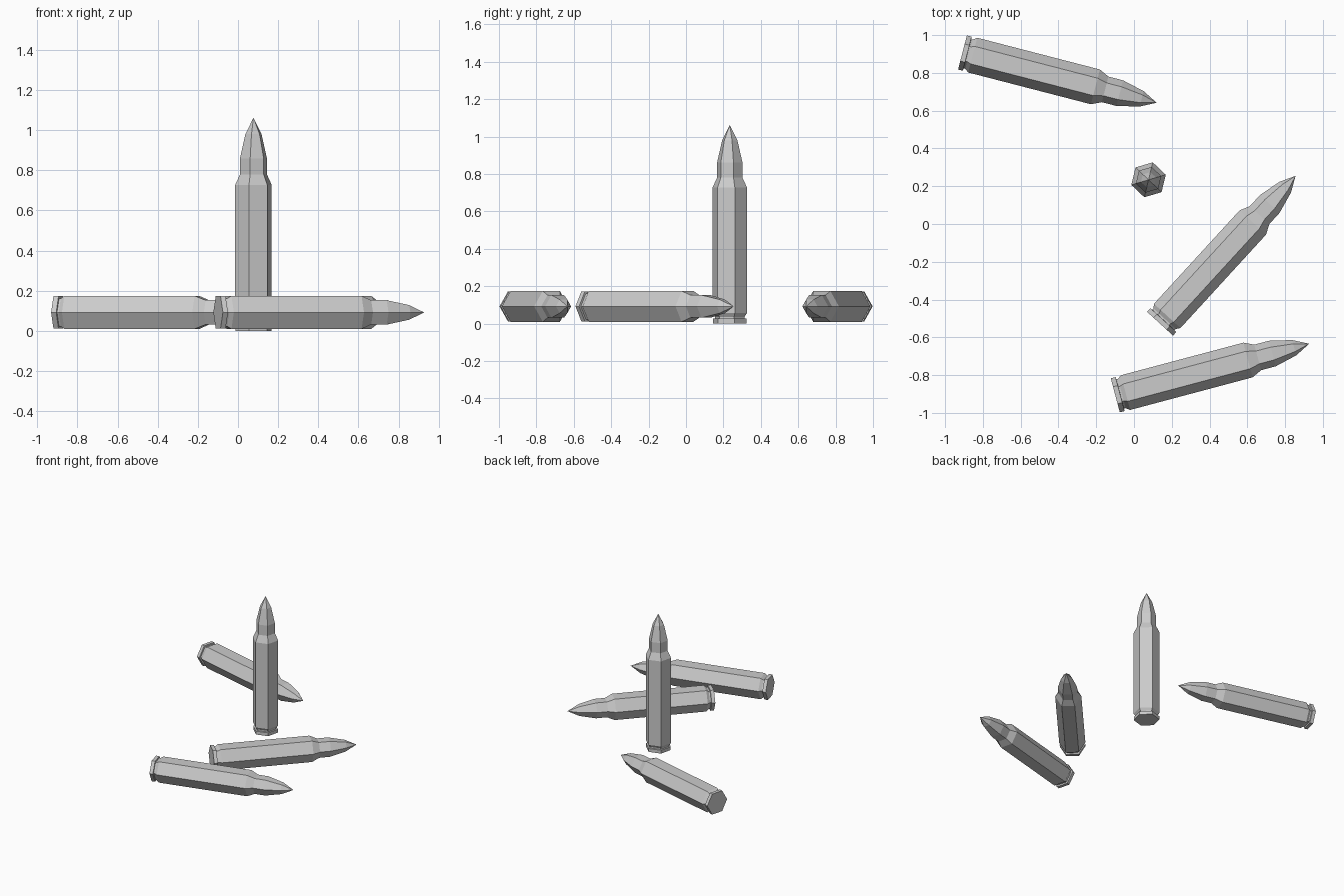
import bpy, bmesh
from math import radians, cos, sin, tau
from mathutils import Matrix

if "Cube" in bpy.data.objects:
    bpy.data.objects.remove(bpy.data.objects["Cube"])

SIDES = 6
# (radius, height) from base rim, groove, case, shoulder, neck to bullet nose
PROFILE = [(0.093, 0.0), (0.093, 0.026), (0.08, 0.027), (0.08, 0.036), (0.095, 0.056),
           (0.095, 0.727), (0.07, 0.78), (0.07, 0.86), (0.042, 0.98)]
TIP = 1.062


def cartridge(name, base, yaw=0, lying=True, spin=30):
    bm = bmesh.new()
    rings = [[bm.verts.new((r * cos(tau * i / SIDES), r * sin(tau * i / SIDES), z))
              for i in range(SIDES)] for r, z in PROFILE]
    tip = bm.verts.new((0, 0, TIP))
    bm.faces.new(rings[0][::-1])
    for i in range(SIDES):
        j = (i + 1) % SIDES
        for a, b in zip(rings, rings[1:]):
            bm.faces.new((a[i], a[j], b[j], b[i]))
        bm.faces.new((rings[-1][i], rings[-1][j], tip))
    mesh = bpy.data.meshes.new(name)
    bm.to_mesh(mesh)
    bm.free()
    obj = bpy.data.objects.new(name, mesh)
    bpy.context.collection.objects.link(obj)
    obj.matrix_world = (Matrix.Translation(base)
                        @ Matrix.Rotation(radians(yaw), 4, 'Z')
                        @ Matrix.Rotation(radians(90 if lying else 0), 4, 'Y')
                        @ Matrix.Rotation(radians(spin), 4, 'Z'))
    return obj


# One standing round and three lying on a flat side
cartridge("standing_cartridge", (0.077, 0.234, 0), lying=False, spin=16.5)
cartridge("back_cartridge", (-0.908, 0.908, 0.092), yaw=-14.5)
cartridge("middle_cartridge", (0.138, -0.528, 0.092), yaw=47.5)
cartridge("front_cartridge", (-0.099, -0.907, 0.092), yaw=14.9)
